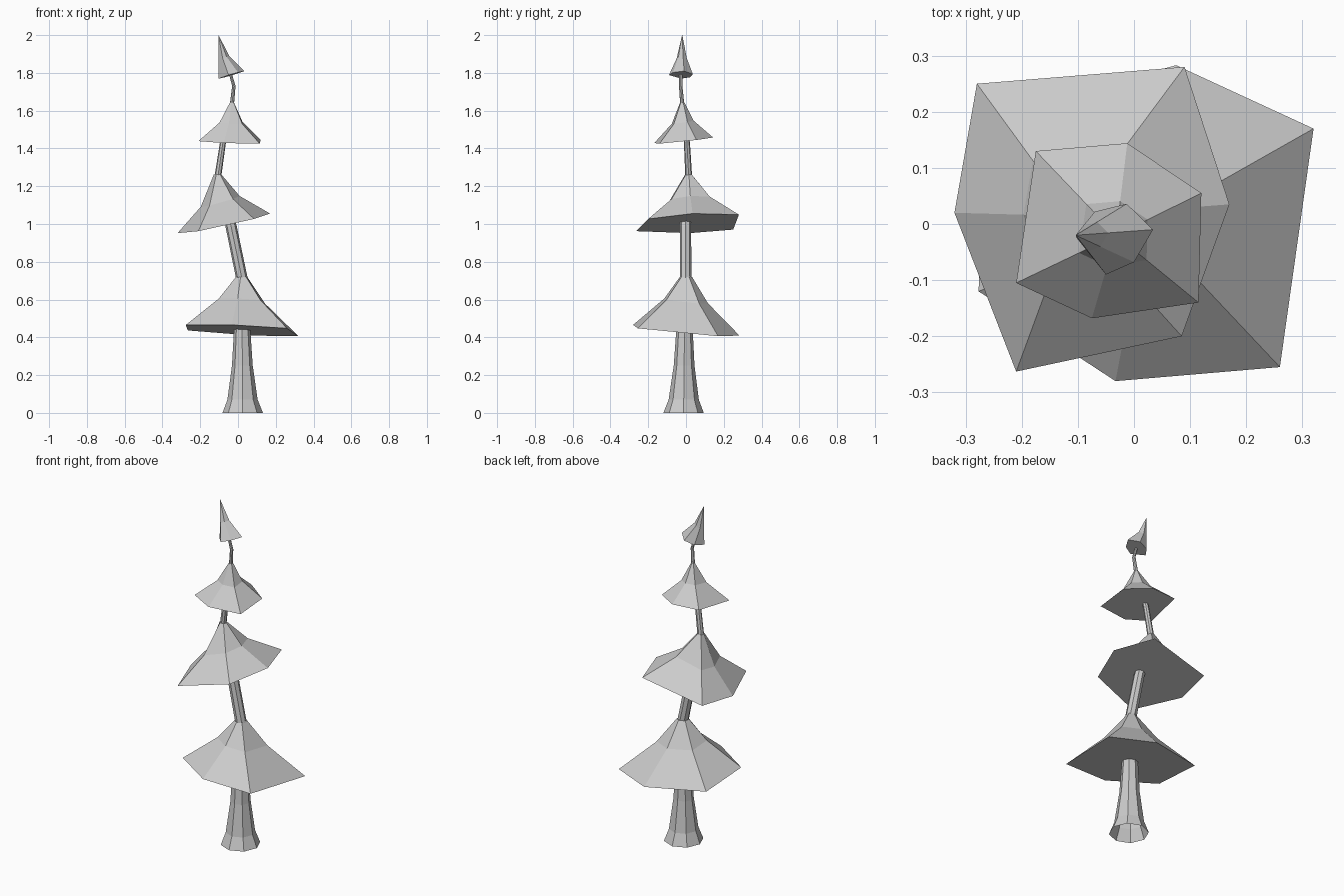
import bpy, bmesh, math
from mathutils import Vector

if "Cube" in bpy.data.objects:
    bpy.data.objects.remove(bpy.data.objects["Cube"], do_unlink=True)

grey = bpy.data.materials.new("plain grey")
grey.use_nodes = True
grey.diffuse_color = (0.6, 0.6, 0.6, 1)
grey.node_tree.nodes["Principled BSDF"].inputs["Base Color"].default_value = (0.6, 0.6, 0.6, 1)


def loft(name, rings, cap_start=False, cap_end=False):
    """Skin a stack of equal-sized rings with flat faces."""
    bm = bmesh.new()
    loops = [[bm.verts.new(p) for p in ring] for ring in rings]
    n = len(loops[0])
    for low, high in zip(loops, loops[1:]):
        for i in range(n):
            j = (i + 1) % n
            bm.faces.new((low[i], low[j], high[j], high[i]))
    if cap_start:
        bm.faces.new(loops[0][::-1])
    if cap_end:
        bm.faces.new(loops[-1])
    mesh = bpy.data.meshes.new(name)
    bm.to_mesh(mesh)
    bm.free()
    mesh.materials.append(grey)
    obj = bpy.data.objects.new(name, mesh)
    bpy.context.collection.objects.link(obj)
    return obj


def circle(centre, radius, sides):
    x, y, z = centre
    steps = [2 * math.pi * i / sides for i in range(sides)]
    return [Vector((x + radius * math.cos(a), y + radius * math.sin(a), z)) for a in steps]


def foliage(name, rim_xy, plane, apex, tip_radius, bend):
    """Crooked cone: tilted flat rim, a bent-in middle ring, a small tip."""
    slope_x, slope_y, height = plane
    apex = Vector(apex)
    rim = [Vector((x, y, height + slope_x * x + slope_y * y)) for x, y in rim_xy]
    reach, drop = bend
    middle, tip = [], []
    for p in rim:
        out = p - apex
        middle.append(apex + Vector((out.x * reach, out.y * reach, out.z * drop)))
        flat = Vector((out.x, out.y, 0)).normalized()
        tip.append(apex + flat * tip_radius)
    loft(name, [rim, middle, tip], cap_start=True, cap_end=True)


# Crooked trunk with a flared, open foot: x, y, z, radius
trunk_path = [
    (0.025, -0.013, 0, 0.107), (0.024, -0.012, 0.07, 0.08),
    (0.023, -0.01, 0.25, 0.055), (0.022, -0.008, 0.43, 0.044),
    (0.02, -0.002, 0.715, 0.031), (-0.037, -0.003, 0.99, 0.03),
    (-0.106, 0.014, 1.255, 0.018), (-0.08, 0.005, 1.43, 0.016),
    (-0.032, -0.02, 1.635, 0.011), (-0.022, -0.028, 1.73, 0.009),
    (-0.04, -0.028, 1.795, 0.008),
]
loft("trunk", [circle((x, y, z), r, 8) for x, y, z, r in trunk_path])

# Four tiers of foliage, rims listed counter-clockwise
foliage("bottom_foliage",
        [(0.32, 0.17), (0.075, 0.283), (-0.265, 0.19),
         (-0.277, -0.12), (-0.033, -0.28), (0.26, -0.255)],
        (-0.055, -0.09, 0.439), (0.02, 0, 0.72), 0.033, (0.41, 0.45))
foliage("lower_middle_foliage",
        [(0.17, 0.035), (0.09, 0.28), (-0.28, 0.25),
         (-0.32, 0.02), (-0.21, -0.263), (0.085, -0.2)],
        (0.21, 0.045, 1.018), (-0.108, 0.014, 1.262), 0.02, (0.42, 0.55))
foliage("upper_middle_foliage",
        [(0.12, 0.055), (-0.012, 0.144), (-0.175, 0.13),
         (-0.21, -0.105), (-0.075, -0.168), (0.115, -0.14)],
        (-0.03, 0.1, 1.443), (-0.032, -0.02, 1.643), 0.012, (0.37, 0.52))
foliage("top_foliage",
        [(0.034, -0.01), (-0.013, 0.036), (-0.07, 0.022),
         (-0.102, -0.025), (-0.05, -0.09), (0, -0.068)],
        (0.3, -0.05, 1.799), (-0.104, -0.02, 2.0), 0.001, (0.42, 0.58))
